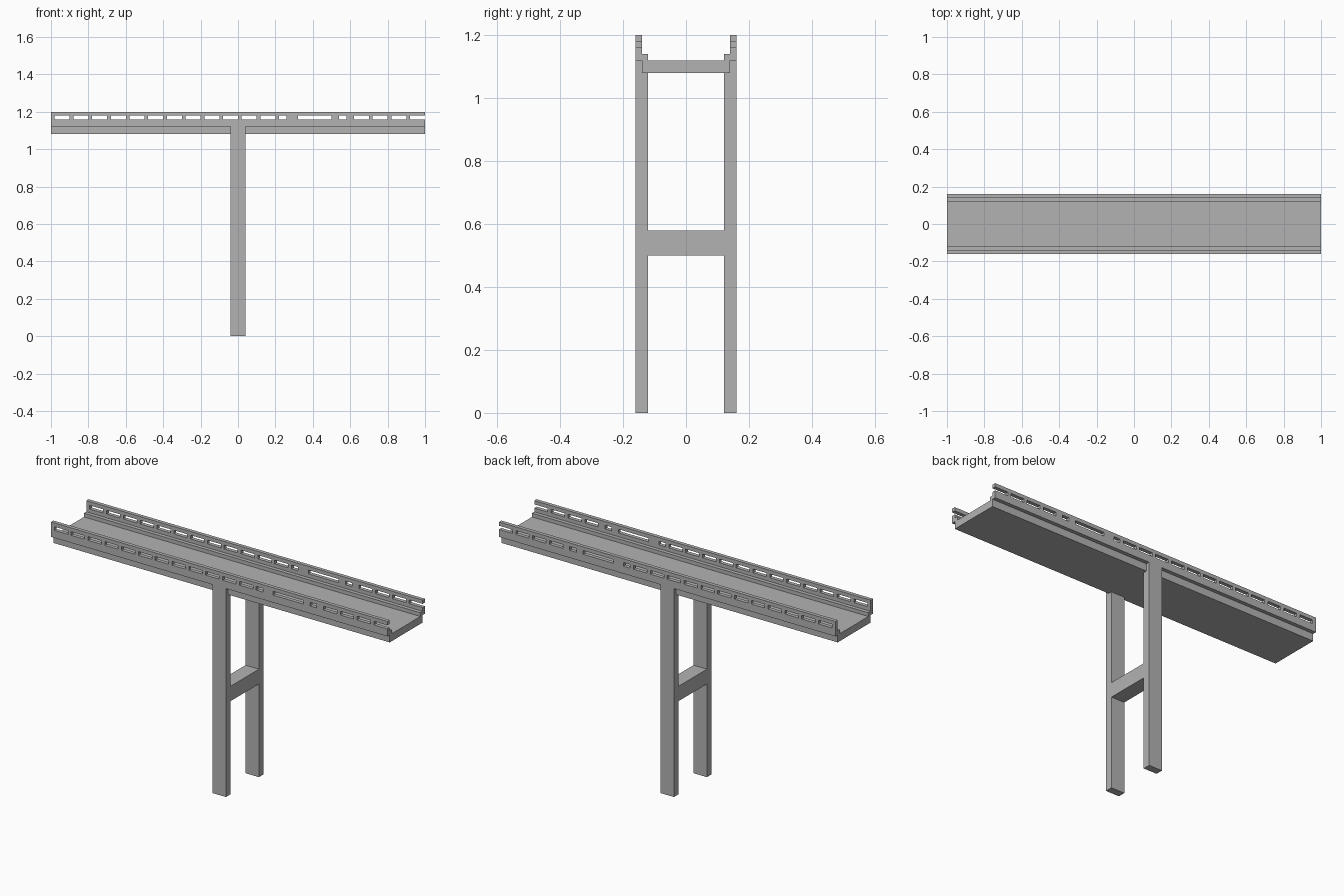
import bpy, bmesh

if "Cube" in bpy.data.objects:
    bpy.data.objects.remove(bpy.data.objects["Cube"])

# One flat concrete grey
mat = bpy.data.materials.new("concrete_grey")
mat.diffuse_color = (0.45, 0.45, 0.45, 1)
mat.use_nodes = True
mat.node_tree.nodes["Principled BSDF"].inputs["Base Color"].default_value = mat.diffuse_color


def finish(name, bm):
    bmesh.ops.recalc_face_normals(bm, faces=bm.faces)
    mesh = bpy.data.meshes.new(name)
    bm.to_mesh(mesh)
    bm.free()
    mesh.materials.append(mat)
    obj = bpy.data.objects.new(name, mesh)
    bpy.context.collection.objects.link(obj)
    return obj


def prism(bm, profile, x0, x1):
    """Extrude a closed (y, z) profile from x0 to x1."""
    face = bm.faces.new([bm.verts.new((x0, y, z)) for y, z in profile])
    new = bmesh.ops.extrude_face_region(bm, geom=[face])["geom"]
    verts = [v for v in new if isinstance(v, bmesh.types.BMVert)]
    bmesh.ops.translate(bm, verts=verts, vec=(x1 - x0, 0, 0))


def box(bm, x, y, z):
    prism(bm, [(y[0], z[0]), (y[1], z[0]), (y[1], z[1]), (y[0], z[1])], *x)


def mirrored(half):
    """Complete a half profile across y = 0."""
    return half + [(-y, z) for y, z in reversed(half)]


# Deck: slab, stepped kerbs and solid lower parapets
bm = bmesh.new()
prism(bm, mirrored([(0.14, 1.08), (0.14, 1.12), (0.16, 1.12), (0.16, 1.16),
                    (0.14, 1.16), (0.14, 1.14), (0.12, 1.14), (0.12, 1.12)]), -1, 1)
finish("bridge_deck", bm)

# Pier: two legs notched around the deck, joined by a cross beam
bm = bmesh.new()
for s in (-1, 1):
    prism(bm, [(s * y, z) for y, z in
               [(0.12, 0), (0.16, 0), (0.16, 1.12), (0.14, 1.12), (0.14, 1.08),
                (0.12, 1.08), (0.12, 0.58), (0.12, 0.5)]], -0.04, 0.04)
box(bm, (-0.04, 0.04), (-0.12, 0.12), (0.5, 0.58))
finish("support_pier", bm)

# Railings: posts between the openings, open at the +x end
posts = [(-1 + 0.1 * i, -0.98 + 0.1 * i) for i in range(13)]
posts += [(0.26, 0.32), (0.5, 0.54), (0.58, 0.62)]
posts += [(0.7 + 0.1 * i, 0.72 + 0.1 * i) for i in range(3)]
for name, y in (("front_railing", (-0.16, -0.14)), ("back_railing", (0.14, 0.16))):
    bm = bmesh.new()
    box(bm, (-1, 1), y, (1.18, 1.2))
    for x in posts:
        box(bm, x, y, (1.16, 1.18))
    finish(name, bm)
